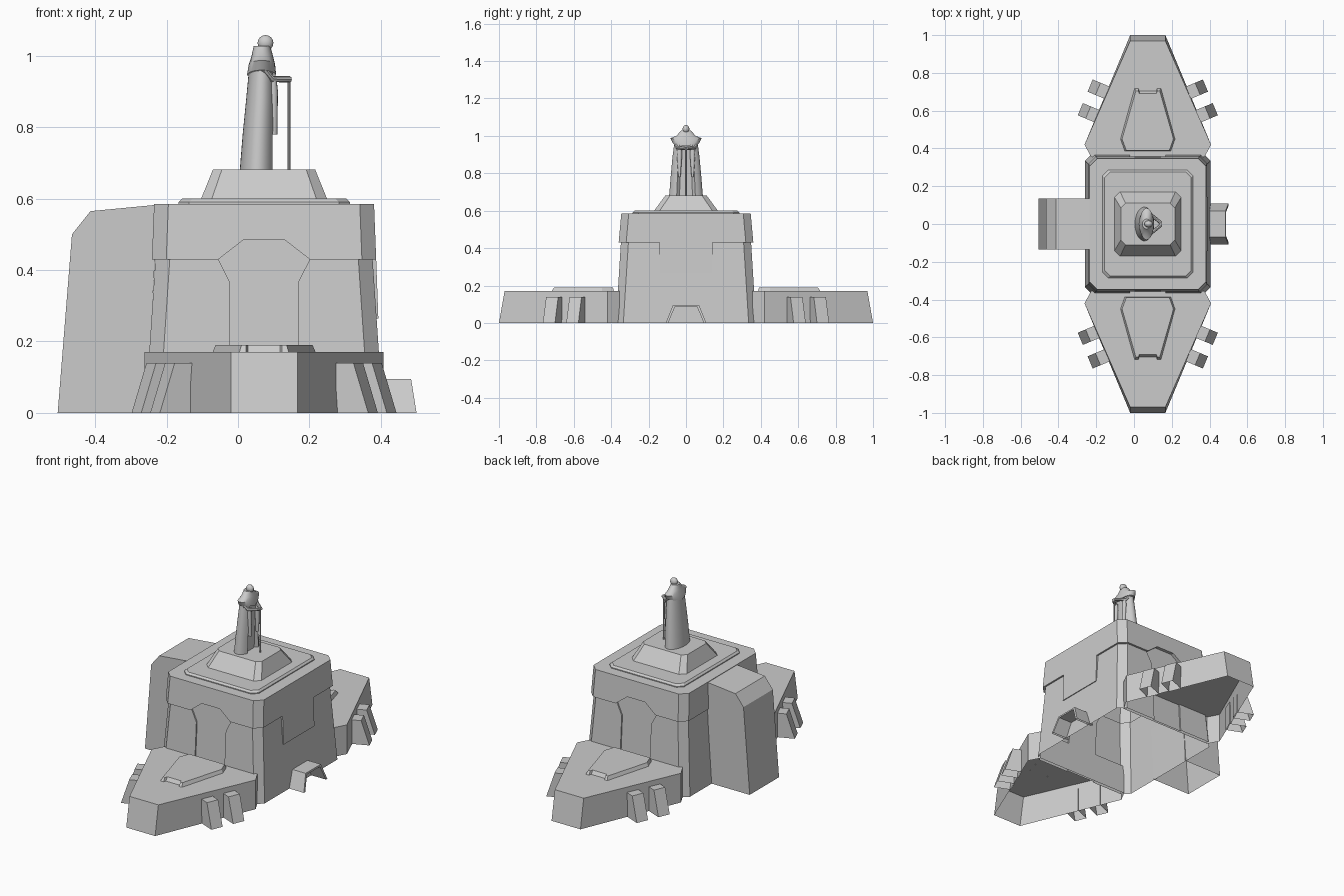
import bpy, bmesh, math

old = bpy.data.objects.get("Cube")
if old:
    bpy.data.objects.remove(old)

CX = 0.073  # centre line of the tower

stone = bpy.data.materials.new("grey_stone")
stone.use_nodes = True
stone.diffuse_color = (0.6, 0.6, 0.6, 1)
stone.node_tree.nodes["Principled BSDF"].inputs["Base Color"].default_value = (0.6, 0.6, 0.6, 1)


def drop_ground(mesh):
    """Leave the shell open underneath."""
    bm = bmesh.new()
    bm.from_mesh(mesh)
    ground = [f for f in bm.faces if all(v.co.z < 0.001 for v in f.verts)]
    bmesh.ops.delete(bm, geom=ground, context='FACES')
    bm.to_mesh(mesh)
    bm.free()


def activate(ob):
    bpy.ops.object.select_all(action='DESELECT')
    ob.select_set(True)
    bpy.context.view_layer.objects.active = ob


def smooth(ob):
    activate(ob)
    bpy.ops.object.shade_smooth_by_angle(angle=math.radians(40))


def loft(name, rings, open_base=True):
    """Bridge equal rings of points, capping both ends."""
    bm = bmesh.new()
    loops = [[bm.verts.new(p) for p in ring] for ring in rings]
    n = len(loops[0])
    for a, b in zip(loops, loops[1:]):
        for i in range(n):
            j = (i + 1) % n
            bm.faces.new((a[i], a[j], b[j], b[i]))
    bm.faces.new(loops[0][::-1])
    bm.faces.new(loops[-1])
    bmesh.ops.recalc_face_normals(bm, faces=bm.faces)
    mesh = bpy.data.meshes.new(name)
    bm.to_mesh(mesh)
    bm.free()
    if open_base:
        drop_ground(mesh)
    mesh.materials.append(stone)
    ob = bpy.data.objects.new(name, mesh)
    bpy.context.collection.objects.link(ob)
    return ob


def block(hx, hy, z, c):
    """Rectangle with cut corners."""
    half = [(hx, -hy + c), (hx, hy - c), (hx - c, hy), (-hx + c, hy)]
    return [(CX + x, y, z) for x, y in half + [(-x, -y) for x, y in half]]


def both(half):
    """Mirror a half outline across the centre line."""
    return half + [(-x, y) for x, y in reversed(half)]


def ellipse(z, cx, rx, ry, groove=0.0, rise=0.0, n=32):
    ring = []
    for i in range(n):
        a = math.tau * i / n
        dent = 1 - groove * (abs(math.sin(a)) < 0.5 and math.cos(a) > 0)
        ring.append((cx + rx * math.cos(a) * dent, ry * math.sin(a),
                     z + rise * abs(math.sin(a))))
    return ring


def tube(name, points, radius):
    cu = bpy.data.curves.new(name, 'CURVE')
    cu.dimensions = '3D'
    cu.bevel_depth = radius
    cu.bevel_resolution = 2
    cu.use_fill_caps = True
    sp = cu.splines.new('POLY')
    sp.points.add(len(points) - 1)
    for p, co in zip(sp.points, points):
        p.co = (*co, 1)
    cu.materials.append(stone)
    ob = bpy.data.objects.new(name, cu)
    bpy.context.collection.objects.link(ob)
    activate(ob)
    bpy.ops.object.convert(target='MESH')
    smooth(bpy.context.object)


# Tower: battered lower walls under an overhanging upper band
tower = loft("tower", [block(0.333, 0.375, 0, 0.04), block(0.304, 0.348, 0.43, 0.04),
                       block(0.314, 0.36, 0.43, 0.04), block(0.308, 0.346, 0.585, 0.04)],
             open_base=False)

# Arched recesses on the two long-wing walls
arch = both([(0.095, -0.05), (0.095, 0.365), (0.128, 0.43), (0.057, 0.485)])
for s in (-1, 1):
    cutter = loft("arch_cutter", [[(CX + x, s * (0.367 - 0.063 * z), z) for x, z in arch],
                                  [(CX + x, s * 0.5, z) for x, z in arch]], open_base=False)
    cutter.hide_render = True
    activate(tower)
    mod = tower.modifiers.new("arch", 'BOOLEAN')
    mod.operation = 'DIFFERENCE'
    mod.solver = 'EXACT'
    mod.object = cutter
    bpy.ops.object.modifier_apply(modifier=mod.name)
    bpy.data.objects.remove(cutter)
drop_ground(tower.data)

# Tab hanging from the upper band above the porch
loft("wall_tab", [[(x, y, z) for x, z in ((0.385, 0.265), (0.393, 0.265), (0.387, 0.43), (0.374, 0.43))]
                  for y in (-0.142, 0.142)])

# Roof slab and statue pedestal
loft("roof_slab", [block(0.24, 0.285, 0.58, 0.03), block(0.24, 0.285, 0.59, 0.03),
                   block(0.23, 0.275, 0.6, 0.03)])
loft("pedestal", [block(0.177, 0.172, 0.598, 0.03), block(0.143, 0.11, 0.682, 0.025)])

# Rear buttress block
back = [(-0.505, 0), (-0.465, 0.5), (-0.413, 0.565), (-0.225, 0.583), (-0.255, 0)]
loft("buttress", [[(x, y, z) for x, z in back] for y in (-0.135, 0.135)])

# Hollow entrance porch
outer = [(0.108, 0), (0.07, 0.095)]
inner = [(0.095, 0), (0.06, 0.085)]
frame = both(outer) + both([(-y, z) for y, z in inner])
loft("porch", [[(0.385, y, z) for y, z in frame],
               [(0.5 - 0.16 * z, y, z) for y, z in frame]])

# Wings with a raised hatch and side fins, front and back
for s, side in ((-1, "front"), (1, "back")):
    foot = both([(0.30, 0.355), (0.335, 0.42), (0.093, 1.0)])
    roof = both([(0.30, 0.355), (0.335, 0.42), (0.093, 0.97)])
    loft(side + "_wing", [[(CX + x, s * y, 0) for x, y in foot],
                          [(CX + x, s * y, 0.17) for x, y in roof]])
    low = both([(0.122, 0.385), (0.145, 0.45), (0.07, 0.72), (0.05, 0.72), (0.045, 0.705)])
    top = both([(0.114, 0.39), (0.136, 0.45), (0.063, 0.705), (0.05, 0.705), (0.045, 0.69)])
    loft(side + "_hatch", [[(CX + x, s * y, 0.168) for x, y in low],
                           [(CX + x, s * y, 0.19) for x, y in top]])
    length = math.hypot(0.242, 0.58)
    tx, ty = -0.242 / length, 0.58 / length
    for m in (-1, 1):
        for y0 in (0.572, 0.697):
            x0 = 0.335 + (y0 - 0.42) * tx / ty
            profile = [(-0.005, 0), (0.093, 0), (0.048, 0.14), (-0.005, 0.14)]
            loft(side + "_fin", [[(CX + m * (x0 + ty * d + tx * w), s * (y0 - tx * d + ty * w), z)
                                  for d, z in profile] for w in (-0.035, 0.035)])

# Statue: robe grooved in front, shoulder cape, head
smooth(loft("statue_robe", [ellipse(0.68, 0.055, 0.05, 0.09, 0.45),
                            ellipse(0.78, 0.059, 0.046, 0.082, 0.42),
                            ellipse(0.88, 0.064, 0.041, 0.073, 0.35),
                            ellipse(0.965, 0.067, 0.036, 0.062, 0.1)]))
smooth(loft("statue_cape", [ellipse(0.945, 0.066, 0.041, 0.07, 0, 0.015),
                            ellipse(0.975, 0.067, 0.037, 0.084, 0, 0.012),
                            ellipse(1.0, 0.068, 0.03, 0.052),
                            ellipse(1.028, 0.067, 0.023, 0.026)]))
bpy.ops.mesh.primitive_uv_sphere_add(segments=20, ring_count=12, location=(0.077, 0, 1.036))
head = bpy.context.object
head.name = "statue_head"
head.scale = (0.022, 0.018, 0.022)
head.data.materials.append(stone)
smooth(head)

# Arms, hanging sleeves and staff
for s, side in ((-1, "right"), (1, "left")):
    tube(side + "_arm", [(0.07, s * 0.06, 0.965), (0.095, s * 0.045, 0.935), (0.145, s * 0.004, 0.934)], 0.009)
    smooth(loft(side + "_sleeve", [[(x, y + s * 0.035, z) for x, y, z in ellipse(h, 0.1, rx, ry, n=12)]
                                   for h, rx, ry in ((0.78, 0.01, 0.006), (0.9, 0.012, 0.014),
                                                     (0.935, 0.008, 0.012))]))
tube("staff", [(0.143, 0, 0.68), (0.143, 0, 0.94)], 0.0045)
